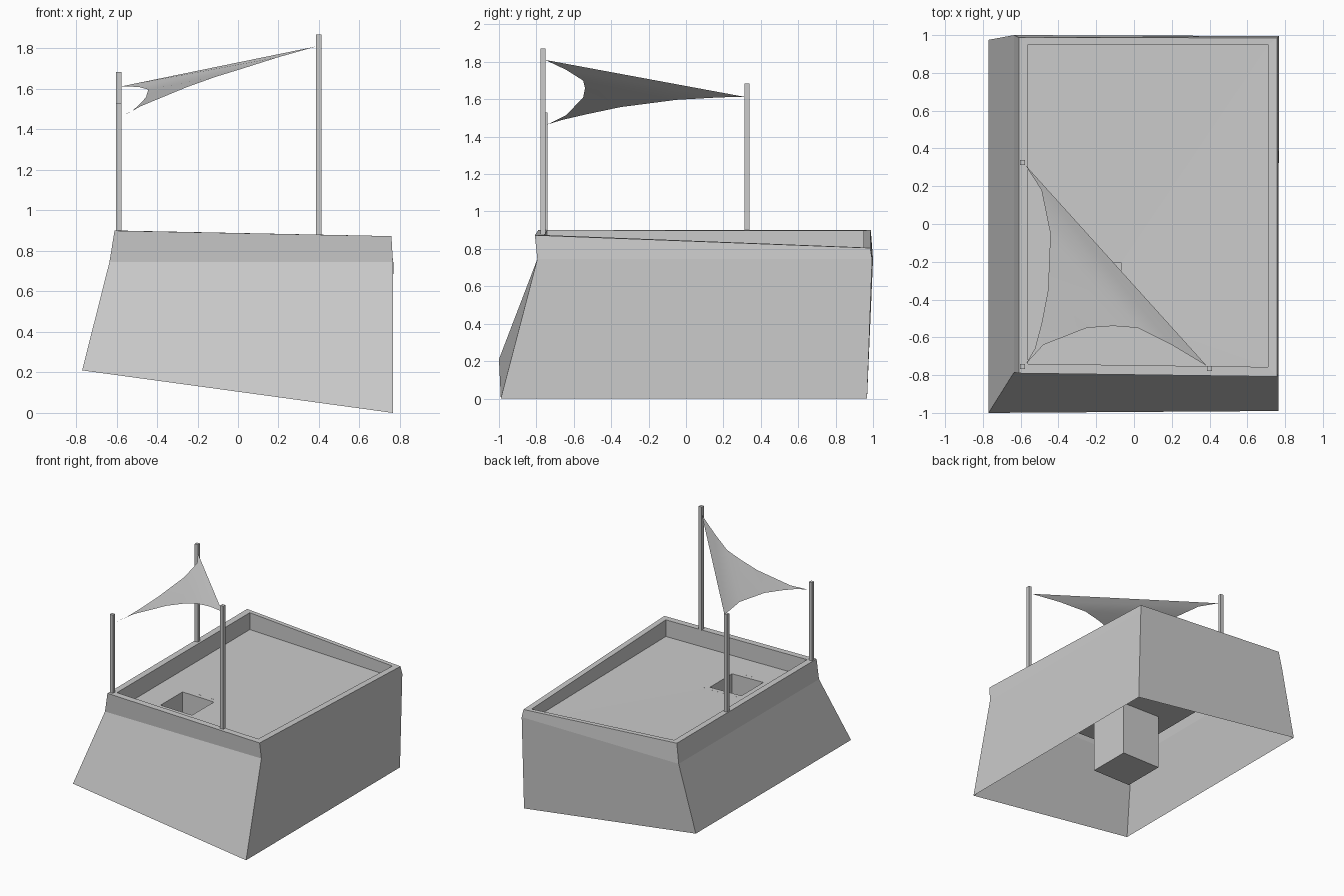
import bpy, bmesh
from mathutils import Vector

if "Cube" in bpy.data.objects:
    bpy.data.objects.remove(bpy.data.objects["Cube"])


def make(name, rings=(), faces=(), smooth=False):
    """Loft quads between successive closed rings, plus separate polygons."""
    bm = bmesh.new()
    loops = [[bm.verts.new(p) for p in r] for r in rings]
    for a, b in zip(loops, loops[1:]):
        n = len(a)
        for i in range(n):
            j = (i + 1) % n
            bm.faces.new((a[i], a[j], b[j], b[i]))
    for f in faces:
        bm.faces.new([bm.verts.new(p) for p in f])
    bmesh.ops.remove_doubles(bm, verts=bm.verts, dist=1e-4)
    bmesh.ops.recalc_face_normals(bm, faces=bm.faces)
    me = bpy.data.meshes.new(name)
    bm.to_mesh(me)
    bm.free()
    for p in me.polygons:
        p.use_smooth = smooth
    ob = bpy.data.objects.new(name, me)
    bpy.context.collection.objects.link(ob)
    return ob


def rect(x0, x1, y0, y1, z):
    """Ring in front-left, front-right, back-right, back-left order; z may be a function."""
    h = z if callable(z) else (lambda x, y: z)
    return [(x, y, h(x, y)) for x, y in ((x0, y0), (x1, y0), (x1, y1), (x0, y1))]


def floor_z(x, y):
    u, v = (x + 0.56) / 1.27, (y + 0.75) / 1.7
    return 0.762 - u * (0.022 + 0.02 * v)


# Tapered outer walls, parapet, sunken floor with square opening, and inner pit
pit = (-0.35, -0.07, -0.485, -0.205)
box = (-0.385, -0.04, -0.52, -0.17)
base = [(-0.77, -1, 0.21), (0.765, -0.99, 0), (0.765, 0.968, 0), (-0.77, 0.975, 0.21)]
kink = [(-0.635, -0.785, 0.745), (0.765, -0.795, 0.745), (0.767, 0.995, 0.745), (-0.635, 1, 0.745)]
rim = [(-0.61, -0.79, 0.9), (0.758, -0.808, 0.873), (0.758, 0.985, 0.805), (-0.61, 0.988, 0.9)]
inner = [(-0.56, -0.74, 0.9), (0.71, -0.757, 0.874), (0.71, 0.95, 0.808), (-0.56, 0.95, 0.898)]
floor = [(x, y, floor_z(x, y)) for x, y, _ in inner]
make("tub_shell", [base, kink, rim, inner, floor, rect(*pit, floor_z)])

# Hanging pit box: open inner well and outer casing
make("pit_well", [rect(*pit, floor_z), rect(*pit, 0.345)], [rect(*pit, 0.345)])
make("pit_casing", [rect(*box, floor_z), rect(*box, 0.312)], [rect(*box, 0.312)])

# Square sail posts
for name, x, y, z0, z1 in (("post_back", -0.59, 0.325, 0.9, 1.685),
                           ("post_corner", -0.59, -0.755, 0.9, 1.53),
                           ("post_front", 0.4, -0.765, 0.875, 1.87)):
    r = 0.0135
    lo, hi = (rect(x - r, x + r, y - r, y + r, z) for z in (z0, z1))
    make(name, [lo, hi], [lo, hi])

# Shade sail: strips between its two curved edges, meeting at the corner post
edge_back = [(-0.575, 0.312, 1.613), (-0.49, 0.18, 1.61), (-0.443, -0.05, 1.597),
             (-0.455, -0.35, 1.558), (-0.49, -0.53, 1.52), (-0.525, -0.66, 1.49)]
edge_front = [(0.386, -0.752, 1.81), (0.2, -0.64, 1.757), (0.02, -0.55, 1.70),
              (-0.11, -0.54, 1.66), (-0.25, -0.55, 1.61), (-0.48, -0.64, 1.515)]
corner = (-0.573, -0.742, 1.465)
strips = [(edge_back[i], edge_front[i], edge_front[i + 1], edge_back[i + 1]) for i in range(5)]
strips.append((edge_back[5], edge_front[5], corner))
make("shade_sail", faces=strips, smooth=True)
